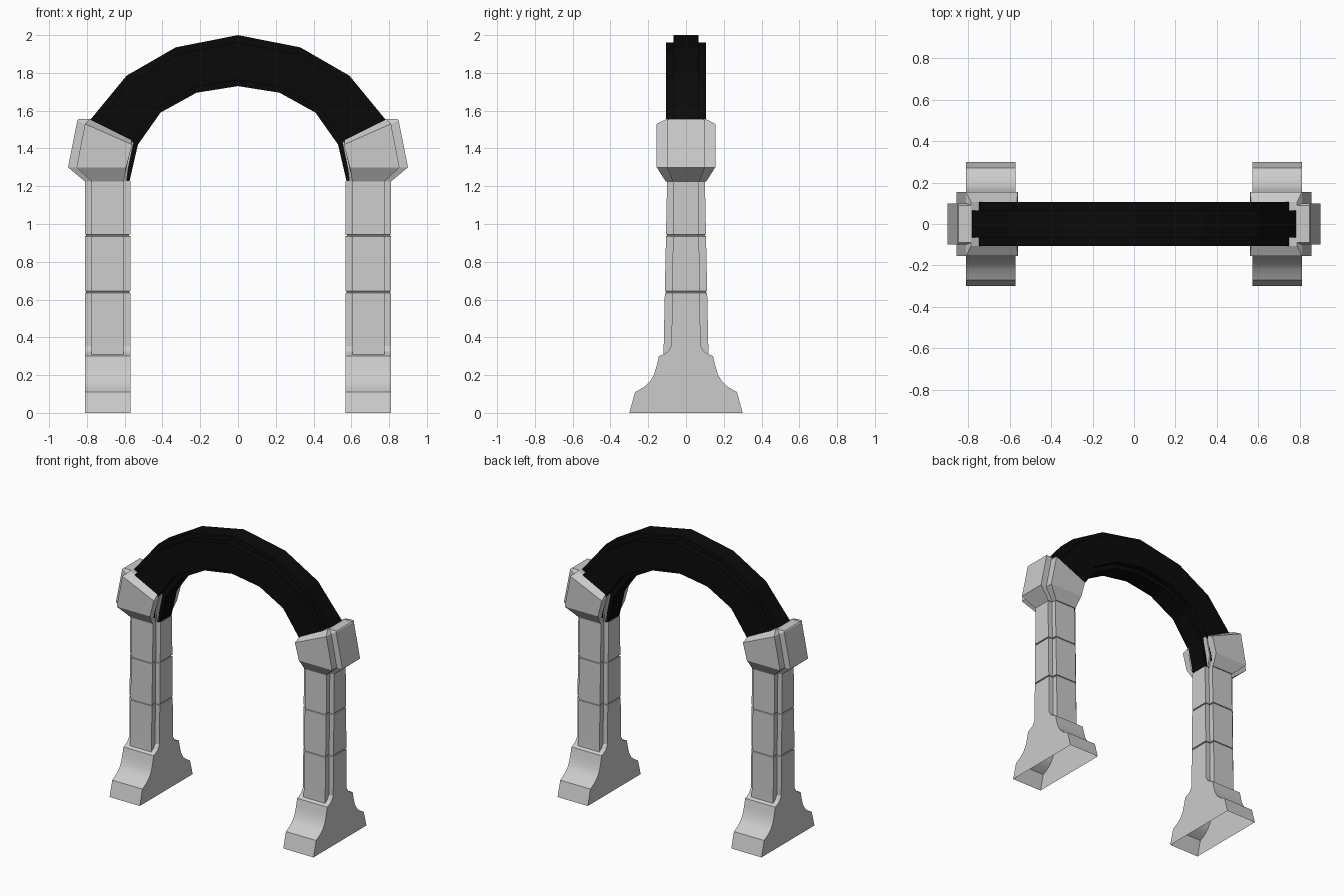
import bpy, bmesh, math

cube = bpy.data.objects.get("Cube")
if cube:
    bpy.data.objects.remove(cube, do_unlink=True)


def material(name, rgb):
    mat = bpy.data.materials.new(name)
    mat.use_nodes = True
    mat.diffuse_color = (*rgb, 1)
    mat.node_tree.nodes["Principled BSDF"].inputs["Base Color"].default_value = (*rgb, 1)
    return mat


stone = material("pale stone", (0.6, 0.6, 0.6))
dark = material("black stone", (0.003, 0.003, 0.003))


def loft(name, rings, mat, cap_start=True, cap_end=True, mirror=True, smooth=False):
    """Skin plus-shaped sections: four (x, z) points, wide and narrow half depth."""
    bm = bmesh.new()
    loops = []
    for (a, b, c, d), wide, thin in rings:
        half = [(a, thin), (b, thin), (b, wide), (c, wide), (c, thin), (d, thin)]
        section = [(p, -y) for p, y in half] + [(p, y) for p, y in reversed(half)]
        loops.append([bm.verts.new((p[0], y, p[1])) for p, y in section])
    for low, high in zip(loops, loops[1:]):
        for i in range(12):
            j = (i + 1) % 12
            bm.faces.new((low[i], low[j], high[j], high[i]))
    for loop, wanted in ((loops[0], cap_start), (loops[-1], cap_end)):
        if wanted:
            for ids in ((0, 1, 10, 11), (1, 2, 3, 4, 7, 8, 9, 10), (4, 5, 6, 7)):
                bm.faces.new([loop[i] for i in ids])
    bmesh.ops.remove_doubles(bm, verts=bm.verts, dist=0.0005)
    bmesh.ops.recalc_face_normals(bm, faces=bm.faces)
    mesh = bpy.data.meshes.new(name)
    bm.to_mesh(mesh)
    bm.free()
    mesh.materials.append(mat)
    obj = bpy.data.objects.new(name, mesh)
    bpy.context.collection.objects.link(obj)
    if mirror:
        obj.modifiers.new("other side", 'MIRROR')
    if smooth:
        bpy.ops.object.select_all(action='DESELECT')
        obj.select_set(True)
        bpy.context.view_layer.objects.active = obj
        bpy.ops.object.shade_smooth_by_angle(angle=math.radians(25))
    return obj


# Pillars: flared foot, then a cross-shaped tapering shaft with two joints
def level(z, wide, thin, inset=0.0):
    xs = (0.57 + inset, 0.605 + inset, 0.775 - inset, 0.81 - inset)
    return [(x, z) for x in xs], wide - inset, thin - inset


foot = [(0, 0.30), (0.11, 0.27), (0.135, 0.225), (0.165, 0.192), (0.20, 0.17),
        (0.25, 0.155), (0.30, 0.143), (0.31, 0.12)]
pillar = [level(z, y, y) for z, y in foot]
pillar += [level(0.325, 0.119, 0.095), level(0.355, 0.118, 0.077)]
for joint in (0.64, 0.94):
    t = (joint - 0.355) / 0.87
    wide, thin = 0.118 - 0.018 * t, 0.077 - 0.012 * t
    for dz, inset in ((-0.005, 0), (-0.003, 0.006), (0.003, 0.006), (0.005, 0)):
        pillar.append(level(joint + dz, wide, thin, inset))
pillar.append(level(1.228, 0.10, 0.065))
loft("pillars", pillar, stone, cap_start=False, smooth=True)

# Capitals: chamfered underside, leaning sides and a sloped top
def block(xs, zs, wide, thin):
    return list(zip(xs, zs)), wide, thin


loft("capitals", [
    block((0.59, 0.605, 0.775, 0.81), (1.225,) * 4, 0.107, 0.07),
    block((0.58, 0.592, 0.855, 0.90), (1.30,) * 4, 0.155, 0.10),
    block((0.555, 0.56, 0.81, 0.85), (1.42, 1.42, 1.53, 1.55), 0.155, 0.10),
    block((0.553, 0.565, 0.785, 0.845), (1.44, 1.445, 1.555, 1.555), 0.105, 0.09),
], stone)

# Arch: faceted ring with a raised centre strip inside and outside
inner = [(0.575, 1.225), (0.53, 1.42), (0.41, 1.59), (0.22, 1.695), (0, 1.73)]
outer = [(0.80, 1.235), (0.785, 1.548), (0.59, 1.785), (0.33, 1.935), (0, 2.0)]
stations = list(zip(inner, outer))
stations += [((-i[0], i[1]), (-o[0], o[1])) for i, o in reversed(stations[:-1])]
arch = []
for i, o in stations:
    length = math.dist(i, o)
    points = [(i[0] + (o[0] - i[0]) * s / length, i[1] + (o[1] - i[1]) * s / length)
              for s in (0, 0.032, length - 0.038, length)]
    arch.append((points, 0.105, 0.065))
loft("arch", arch, dark, mirror=False)
